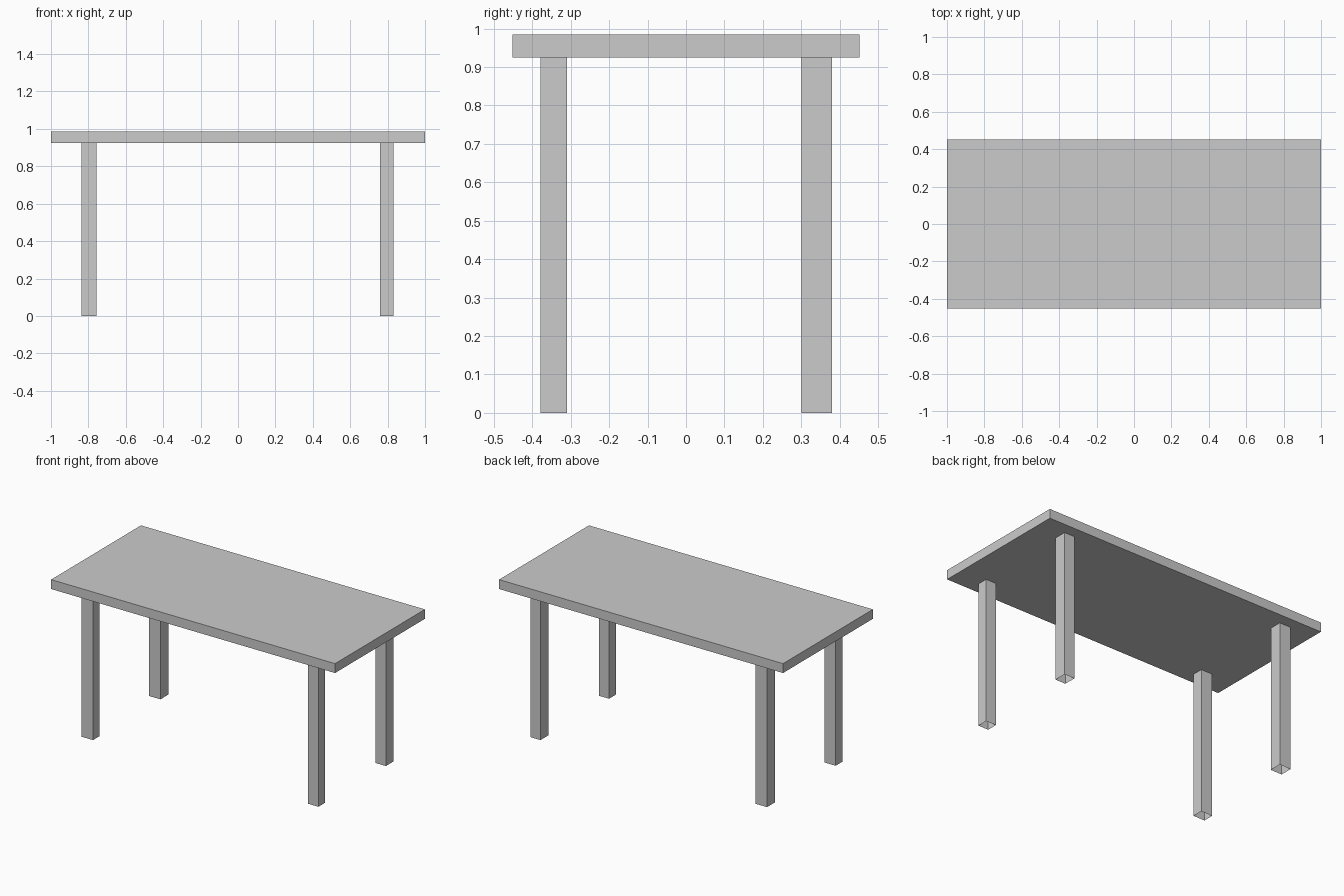
import bpy, bmesh

if "Cube" in bpy.data.objects:
    bpy.data.objects.remove(bpy.data.objects["Cube"])

LEG_TOP, TABLE_TOP = 0.925, 0.985


def box(name, x0, x1, y0, y1, z0, z1, open_ends=False):
    """Axis-aligned box, optionally without its top and bottom faces."""
    bm = bmesh.new()
    bmesh.ops.create_cube(bm, size=1)
    for v in bm.verts:
        v.co = (x1 if v.co.x > 0 else x0,
                y1 if v.co.y > 0 else y0,
                z1 if v.co.z > 0 else z0)
    bm.normal_update()
    if open_ends:
        ends = [f for f in bm.faces if abs(f.normal.z) > 0.5]
        bmesh.ops.delete(bm, geom=ends, context='FACES_ONLY')
    mesh = bpy.data.meshes.new(name)
    bm.to_mesh(mesh)
    bm.free()
    obj = bpy.data.objects.new(name, mesh)
    bpy.context.collection.objects.link(obj)
    return obj


# Table top slab
box("table_top", -1, 1, -0.452, 0.452, LEG_TOP, TABLE_TOP)

# Four slightly uneven legs, hollow and open underneath
columns = {"left": (-0.837, -0.757), "right": (0.759, 0.831)}
rows = {"front": (-0.378, -0.31), "back": (0.301, 0.38)}
for row, ys in rows.items():
    for side, xs in columns.items():
        box(f"{row}_{side}_leg", *xs, *ys, 0, LEG_TOP, open_ends=True)
